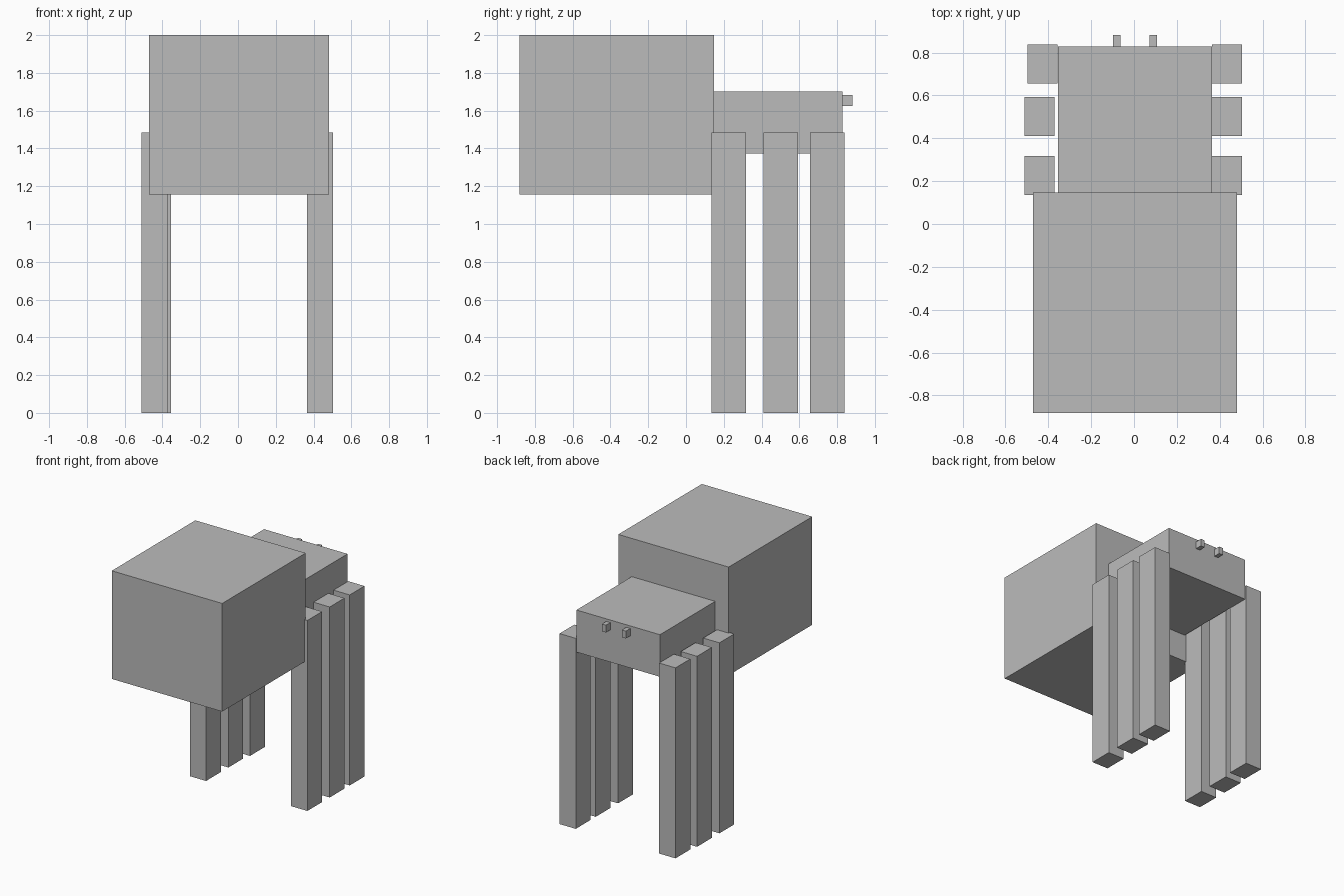
import bpy

if "Cube" in bpy.data.objects:
    bpy.data.objects.remove(bpy.data.objects["Cube"], do_unlink=True)

# Single plain grey material
grey = bpy.data.materials.new("plain_grey")
grey.use_nodes = True
colour = (0.5, 0.5, 0.5, 1.0)
grey.diffuse_color = colour
grey.node_tree.nodes["Principled BSDF"].inputs["Base Color"].default_value = colour


def box(name, x, y, z):
    """Add a box spanning the given (min, max) ranges."""
    spans = (x, y, z)
    bpy.ops.mesh.primitive_cube_add(size=1, location=[(a + b) / 2 for a, b in spans])
    obj = bpy.context.object
    obj.name = name
    obj.scale = [b - a for a, b in spans]
    bpy.ops.object.transform_apply(location=False, rotation=False, scale=True)
    obj.data.materials.append(grey)
    return obj


# Large front block and lower rear block
box("abdomen", (-0.471, 0.481), (-0.882, 0.147), (1.157, 2.0))
box("thorax", (-0.355, 0.365), (0.147, 0.828), (1.374, 1.702))

# Three pairs of tall legs; the rear right one sits slightly further in
LEG_WIDTH, LEG_DEPTH, LEG_TOP = 0.14, 0.182, 1.485
for place, y, right_x in (("front", 0.135, -0.51),
                          ("middle", 0.41, -0.51),
                          ("rear", 0.656, -0.496)):
    for side, x in (("left", 0.364), ("right", right_x)):
        box(f"{place}_{side}_leg", (x, x + LEG_WIDTH), (y, y + LEG_DEPTH), (0, LEG_TOP))

# Two small pegs on the back face
for side, x in (("left", 0.073), ("right", -0.099)):
    box(f"{side}_eye", (x, x + 0.035), (0.828, 0.882), (1.625, 1.682))
